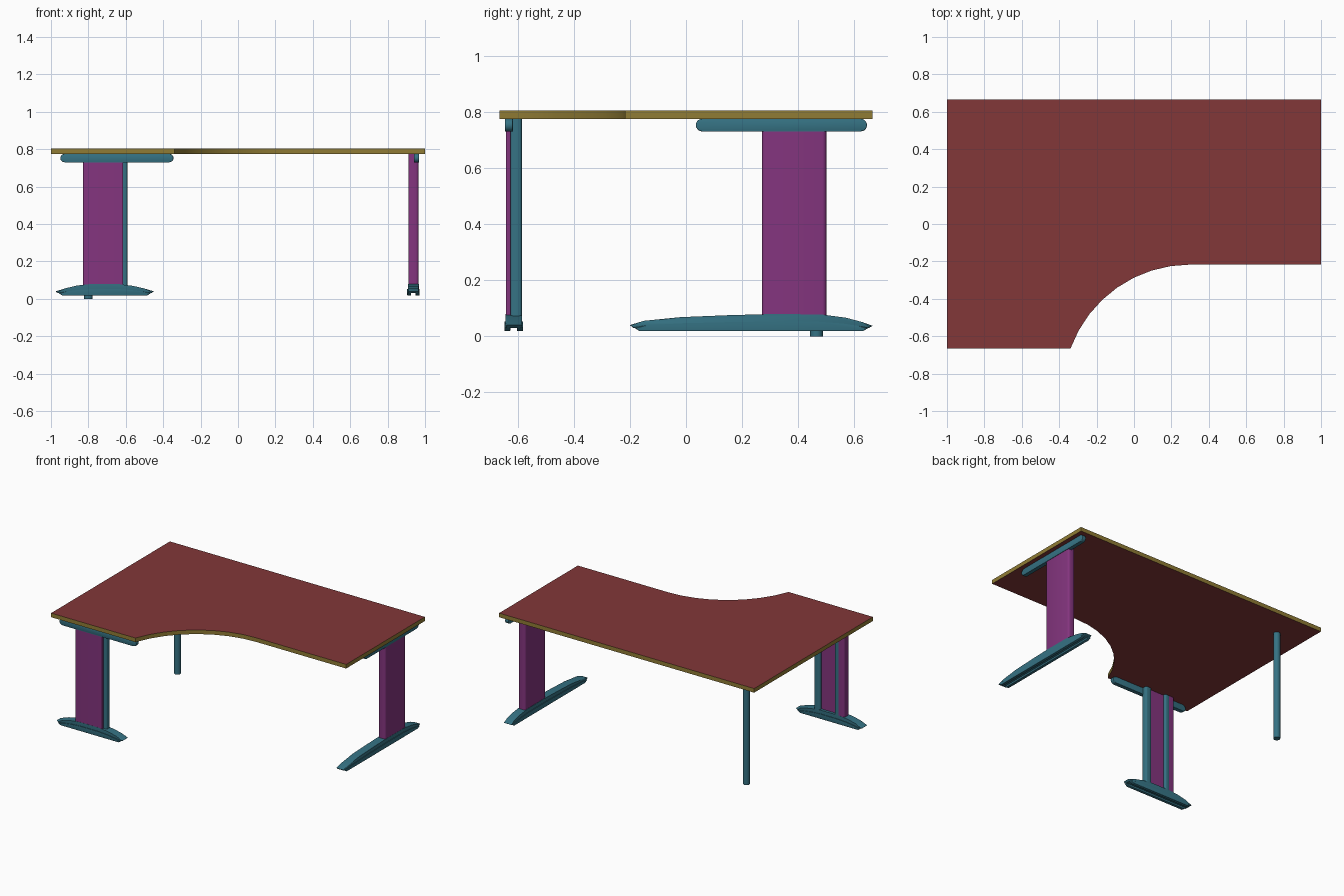
import bpy
import bmesh
from math import cos, sin, pi, radians
from mathutils import Matrix

cube = bpy.data.objects.get("Cube")
if cube:
    bpy.data.objects.remove(cube)


def material(name, rgb):
    m = bpy.data.materials.new(name)
    m.use_nodes = True
    m.diffuse_color = (*rgb, 1)
    m.node_tree.nodes["Principled BSDF"].inputs["Base Color"].default_value = (*rgb, 1)
    return m


RED = material("red laminate", (0.225, 0.038, 0.04))
OCHRE = material("ochre edge", (0.28, 0.2, 0.035))
TEAL = material("teal metal", (0.036, 0.17, 0.23))
PURPLE = material("purple panel", (0.23, 0.035, 0.21))

TOP_LOW, TOP_HIGH = 0.775, 0.804

# Leg frames: u runs along the leg, v points outward, z is up
SIDE = Matrix(((0, 1, 0, 0.9375), (1, 0, 0, 0), (0, 0, 1, 0), (0, 0, 0, 1)))
FRONT = Matrix(((1, 0, 0, 0), (0, -1, 0, -0.614), (0, 0, 1, 0), (0, 0, 0, 1)))


def prism(name, points, lo, hi, mat, frame=Matrix(), upright=True, bevel=0):
    """Extrude a plan (u, v) along z, or a side profile (u, z) along v."""
    bm = bmesh.new()
    place = (lambda a, b, h: (a, b, h)) if upright else (lambda a, b, h: (a, h, b))
    rings = [[bm.verts.new(place(a, b, h)) for a, b in points] for h in (lo, hi)]
    caps = [bm.faces.new(r) for r in rings]
    n = len(points)
    for i in range(n):
        j = (i + 1) % n
        bm.faces.new((rings[0][i], rings[0][j], rings[1][j], rings[1][i]))
    if bevel:
        rim = {e for f in caps for e in f.edges}
        chosen = [e for e in bm.edges if (e in rim) != upright]
        bmesh.ops.bevel(bm, geom=chosen, offset=bevel, segments=3,
                        profile=0.5, affect='EDGES', clamp_overlap=True)
    bm.transform(frame)
    bmesh.ops.recalc_face_normals(bm, faces=bm.faces[:])
    mesh = bpy.data.meshes.new(name)
    bm.to_mesh(mesh)
    bm.free()
    mesh.materials.append(mat)
    ob = bpy.data.objects.new(name, mesh)
    bpy.context.collection.objects.link(ob)
    bpy.ops.object.select_all(action='DESELECT')
    ob.select_set(True)
    bpy.context.view_layer.objects.active = ob
    bpy.ops.object.shade_smooth_by_angle(angle=radians(35))
    return ob


def rect(a0, a1, b0, b1):
    return [(a0, b0), (a1, b0), (a1, b1), (a0, b1)]


def arc(cu, cv, r, start, end, steps):
    return [(cu + r * cos(radians(start + (end - start) * i / steps)),
             cv + r * sin(radians(start + (end - start) * i / steps)))
            for i in range(steps + 1)]


# Desktop with a curved cut-out at the front
outline = [(1, 0.665), (-1, 0.665), (-1, -0.665)]
outline += arc(0.3, -0.897, 0.68, 160, 90, 8) + [(1, -0.217)]
desktop = prism("desktop", outline, TOP_LOW, TOP_HIGH, RED)
desktop.data.materials.append(OCHRE)
for face in desktop.data.polygons:
    face.material_index = 0 if abs(face.normal.z) > 0.5 else 1


def support_bar(name, u0, u1, frame):
    r = (TOP_LOW - 0.73) / 2
    z = 0.73 + r
    pts = arc(u1 - r, z, r, -90, 90, 10) + arc(u0 + r, z, r, 90, 270, 10)
    prism(name, pts, 0.003, 0.031, TEAL, frame, upright=False, bevel=0.004)


def foot(name, crest, frame):
    u0, u1 = crest[0][0], crest[-1][0]
    # Arched crown
    pts = crest + [(u1 - 0.012, 0.03), (u0 + 0.012, 0.03)]
    prism(name + "_crown", pts, -0.029, 0.029, TEAL, frame, upright=False, bevel=0.007)
    # Lower rails with a groove between them
    mid, squeeze = (u0 + u1) / 2, 1 - 0.03 / (u1 - u0)
    low = [(mid + (u - mid) * squeeze, 0.02 + (z - 0.02) * 0.55) for u, z in crest]
    low += [(u1 - 0.035, 0.018), (u0 + 0.035, 0.018)]
    for side, v0, v1 in (("inner", -0.033, -0.012), ("outer", 0.012, 0.033)):
        prism(f"{name}_{side}_rail", low, v0, v1, TEAL, frame, upright=False, bevel=0.003)


# Left side leg: closed panel with rounded edges
prism("left_panel", rect(0.27, 0.5, -0.027, 0.028), 0.07, TOP_LOW, PURPLE, SIDE, bevel=0.014)
support_bar("left_support_bar", 0.035, 0.645, SIDE)
foot("left_foot", [(-0.2, 0.04), (-0.15, 0.055), (-0.02, 0.068), (0.15, 0.075), (0.3, 0.079),
                   (0.48, 0.078), (0.57, 0.066), (0.63, 0.05), (0.665, 0.037)], SIDE)

# Front leg: panel with a rounded closed edge, and two columns behind it
cover = [(-0.615, 0.011), (-0.615, 0.028)] + arc(-0.816, 0.014, 0.014, 90, 180, 5)
cover += arc(-0.816, -0.014, 0.014, 180, 270, 5) + [(-0.78, -0.028), (-0.78, -0.01), (-0.625, -0.01)]
prism("front_panel", cover, 0.07, TOP_LOW, PURPLE, FRONT)
for name, u0, u1 in (("outer", -0.79, -0.752), ("inner", -0.64, -0.592)):
    prism(f"front_{name}_column", rect(u0, u1, -0.029, 0.012), 0.07, TOP_LOW,
          TEAL, FRONT, bevel=0.01)
support_bar("front_support_bar", -0.95, -0.345, FRONT)
foot("front_foot", [(-0.975, 0.04), (-0.92, 0.057), (-0.86, 0.071), (-0.79, 0.079),
                    (-0.64, 0.079), (-0.56, 0.069), (-0.5, 0.055), (-0.45, 0.04)], FRONT)

# Round post under the back corner
prism("back_post", arc(-0.8, 0.465, 0.0225, 0, 345, 23), 0, TOP_LOW, TEAL)
